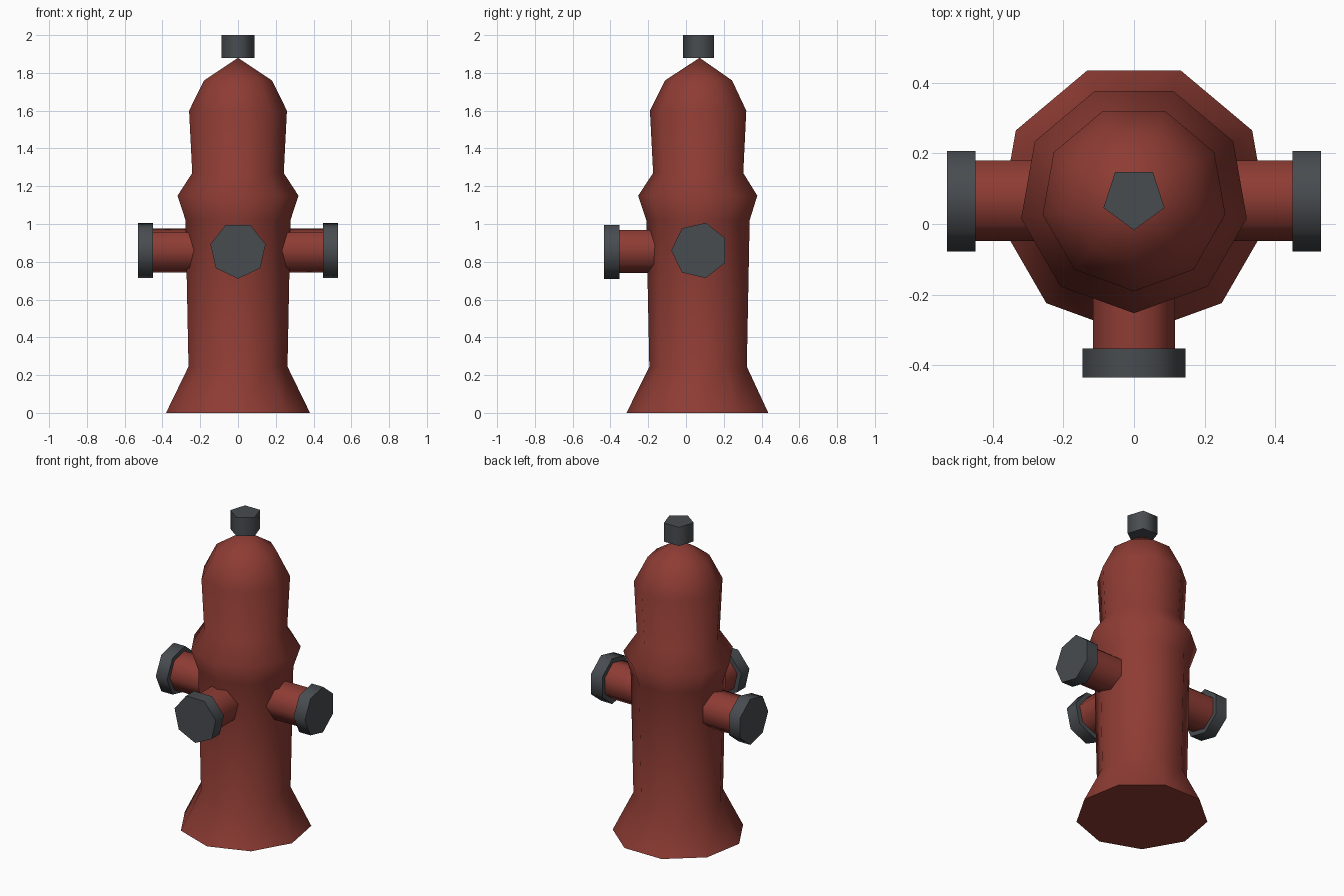
import bpy, bmesh, math
from mathutils import Vector, Matrix

if "Cube" in bpy.data.objects:
    bpy.data.objects.remove(bpy.data.objects["Cube"])

CY, PZ = 0.072, 0.86          # body axis in y, outlet height


def material(name, col):
    m = bpy.data.materials.new(name)
    m.diffuse_color = (*col, 1)
    m.use_nodes = True
    m.node_tree.nodes["Principled BSDF"].inputs["Base Color"].default_value = m.diffuse_color
    return m


RED = material("red_paint", (0.27, 0.045, 0.034))
GREY = material("dark_metal", (0.065, 0.072, 0.08))


def lathe(name, profile, sides, axes, origin, mat):
    """Rings of (radius, distance); axes = (first-vertex direction, axis direction)."""
    u, w = Vector(axes[0]), Vector(axes[1])
    v = w.cross(u)
    bm = bmesh.new()
    rings = []
    for r, d in profile:
        c = Vector(origin) + w * d
        if r == 0:
            rings.append([bm.verts.new(c)] * sides)
            continue
        ring = []
        for i in range(sides):
            a = 2 * math.pi * i / sides
            ring.append(bm.verts.new(c + (u * math.cos(a) + v * math.sin(a)) * r))
        rings.append(ring)
    for lo, hi in zip(rings, rings[1:]):
        for i in range(sides):
            j = (i + 1) % sides
            quad = [lo[i], lo[j], hi[j], hi[i]]
            bm.faces.new(list(dict.fromkeys(quad)))
    for ring, (r, _) in ((rings[0], profile[0]), (rings[-1], profile[-1])):
        if r > 0:
            bm.faces.new(ring)
    bmesh.ops.recalc_face_normals(bm, faces=bm.faces[:])
    me = bpy.data.meshes.new(name)
    bm.to_mesh(me)
    bm.free()
    me.materials.append(mat)
    ob = bpy.data.objects.new(name, me)
    bpy.context.collection.objects.link(ob)
    bpy.ops.object.select_all(action='DESELECT')
    ob.select_set(True)
    bpy.context.view_layer.objects.active = ob
    bpy.ops.object.shade_smooth_by_angle(angle=math.radians(75))
    return ob


# Nine-sided body: flared base, barrel, collar, bonnet
body = [(0.387, 0), (0.266, 0.245), (0.282, 1.02), (0.325, 1.15),
        (0.246, 1.27), (0.263, 1.6), (0.183, 1.76), (0, 1.88)]
up = ((0, -1, 0), (0, 0, 1))
lathe("body", body, 9, up, (0, CY, 0), RED)

# Five-sided nut on top
lathe("top_nut", [(0.091, 1.88), (0.091, 2.0)], 5, up, (0, CY + 0.002, 0), GREY)

# Seven-sided outlets with caps: (name, axes, inner, joint, outer distance)
outlets = [("right", ((0, -1, 0), (1, 0, 0)), 0.15, 0.45, 0.53),
           ("left", ((0, -1, 0), (-1, 0, 0)), 0.15, 0.45, 0.53),
           ("front", ((0, 0, -1), (0, -1, 0)), 0.12, 0.425, 0.507)]
for name, axes, inner, joint, outer in outlets:
    o = (0, CY, PZ)
    lathe(name + "_outlet", [(0.12, inner), (0.12, joint)], 7, axes, o, RED)
    lathe(name + "_outlet_cap", [(0.15, joint), (0.15, outer)], 7, axes, o, GREY)
